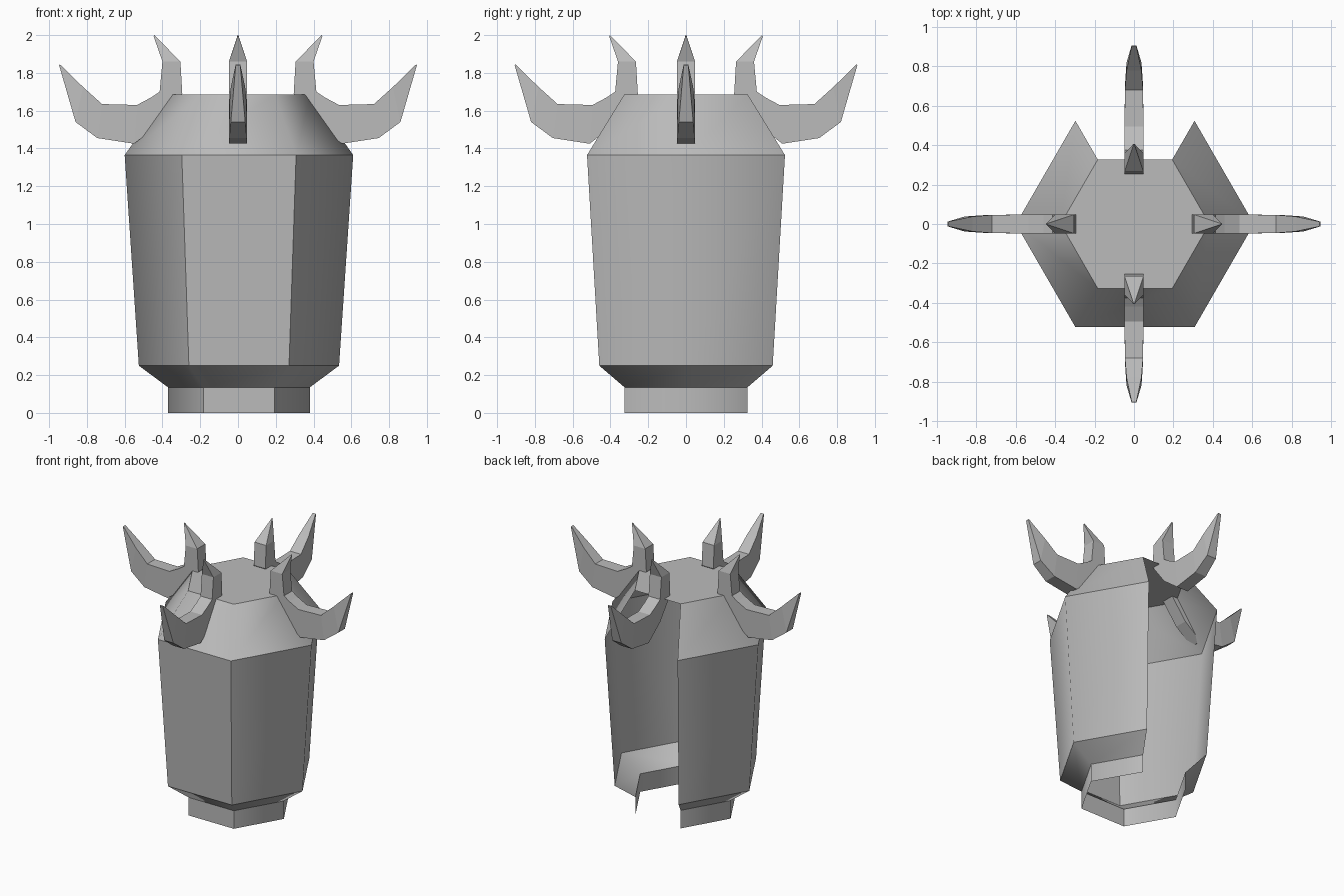
import bpy, bmesh, math
from mathutils import Matrix

cube = bpy.data.objects.get("Cube")
if cube:
    bpy.data.objects.remove(cube, do_unlink=True)

steel = bpy.data.materials.new("plain_grey")
steel.use_nodes = True
grey = (0.5, 0.5, 0.5, 1)
steel.diffuse_color = grey
steel.node_tree.nodes["Principled BSDF"].inputs["Base Color"].default_value = grey


def make_object(name, bm):
    mesh = bpy.data.meshes.new(name)
    bm.to_mesh(mesh)
    bm.free()
    mesh.materials.append(steel)
    obj = bpy.data.objects.new(name, mesh)
    bpy.context.collection.objects.link(obj)
    return obj


# Six-sided thin shell, open at the bottom and along the whole back panel
profile = [(0.375, 0), (0.375, 0.135), (0.53, 0.25), (0.605, 1.365), (0.378, 1.685)]
bm = bmesh.new()
# columns run from the back-right corner around the front to the back-left corner
angles = [math.radians(120 + 60 * i) for i in range(6)]
rings = [[bm.verts.new((r * math.cos(a), r * math.sin(a), z)) for a in angles]
         for r, z in profile]
for low, high in zip(rings, rings[1:]):
    for i in range(5):
        face = bm.faces.new((low[i], low[i + 1], high[i + 1], high[i]))
        face.smooth = True
bm.faces.new(rings[-1])

# Rings are crisp; of the upright edges only the front ones on neck and body are
for level, ring in enumerate(rings):
    for a, b in zip(ring, ring[1:]):
        bm.edges.get((a, b)).smooth = False
    if level in (0, 2):
        for i in (2, 3):
            bm.edges.get((ring[i], rings[level + 1][i])).smooth = False
shell = make_object("helmet_shell", bm)
shell.location.x = 0.005

# Crescent horn sections: outer point, inner point, half width
sections = [
    ((0.443, 2.0), (0.447, 1.995), 0.002),
    ((0.305, 1.86), (0.40, 1.86), 0.048),
    ((0.295, 1.69), (0.415, 1.70), 0.048),
    ((0.415, 1.53), (0.46, 1.67), 0.048),
    ((0.55, 1.425), (0.535, 1.63), 0.048),
    ((0.745, 1.455), (0.72, 1.635), 0.046),
    ((0.86, 1.54), (0.82, 1.725), 0.038),
    ((0.947, 1.84), (0.943, 1.845), 0.012),
]


def make_horn(name, angle, inset):
    bm = bmesh.new()
    loops = []
    for (ox, oz), (ix, iz), w in sections:
        corners = [(ox, -w, oz), (ox, w, oz), (ix, w, iz), (ix, -w, iz)]
        loops.append([bm.verts.new((x - inset, y, z)) for x, y, z in corners])
    for a, b in zip(loops, loops[1:]):
        for i in range(4):
            j = (i + 1) % 4
            bm.faces.new((a[i], a[j], b[j], b[i]))
    bm.faces.new(loops[0])
    bm.faces.new(loops[-1])
    bmesh.ops.recalc_face_normals(bm, faces=bm.faces)
    bm.transform(Matrix.Rotation(math.radians(angle), 4, "Z"))
    return make_object(name, bm)


for name, angle, inset in (("left_horn", 0, 0), ("back_horn", 90, 0.04),
                           ("right_horn", 180, 0), ("front_horn", 270, 0.04)):
    make_horn(name, angle, inset)
